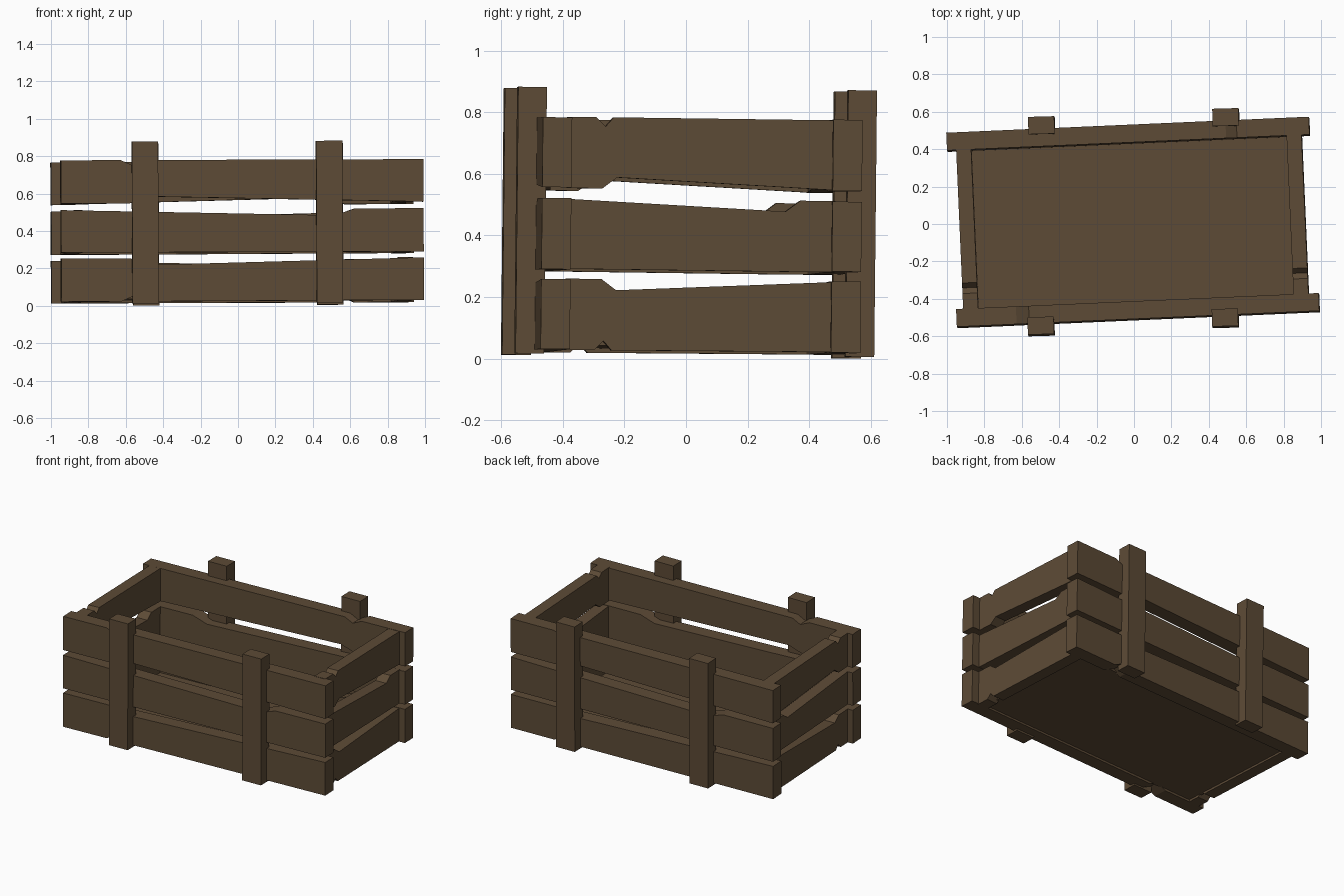
import bpy, bmesh
from math import pi
from mathutils import Matrix

if "Cube" in bpy.data.objects:
    bpy.data.objects.remove(bpy.data.objects["Cube"])

wood = bpy.data.materials.new("dark_wood")
wood.diffuse_color = (0.11, 0.07, 0.037, 1)
wood.use_nodes = True
wood.node_tree.nodes["Principled BSDF"].inputs["Base Color"].default_value = wood.diffuse_color

# Whole crate sits slightly turned and tilted
crate = (Matrix.Rotation(-0.0105, 4, 'X') @ Matrix.Rotation(-0.005, 4, 'Y')
         @ Matrix.Rotation(0.044, 4, 'Z'))


def extrude_profile(name, points, depth, matrix):
    """Extrude an x-z outline through y, centred on y = 0."""
    bm = bmesh.new()
    face = bm.faces.new([bm.verts.new((x, -depth / 2, z)) for x, z in points])
    new = bmesh.ops.extrude_face_region(bm, geom=[face])["geom"]
    verts = [v for v in new if isinstance(v, bmesh.types.BMVert)]
    bmesh.ops.translate(bm, verts=verts, vec=(0, depth, 0))
    bmesh.ops.recalc_face_normals(bm, faces=bm.faces)
    mesh = bpy.data.meshes.new(name)
    bm.to_mesh(mesh)
    bm.free()
    mesh.materials.append(wood)
    obj = bpy.data.objects.new(name, mesh)
    bpy.context.collection.objects.link(obj)
    obj.matrix_world = crate @ matrix
    return obj


def box(name, sx, sz, depth, matrix):
    pts = [(-sx / 2, 0), (sx / 2, 0), (sx / 2, sz), (-sx / 2, sz)]
    return extrude_profile(name, pts, depth, matrix)


def plank(name, length, depth, chip, row, matrix):
    """Worn board: a chipped step on one edge and a nick on the other."""
    h = 0.231
    pts = [(0, 0), (chip - 0.025, 0), (chip + 0.01, 0.03), (chip + 0.04, 0),
           (1, 0.002), (1, h - 0.002), (chip + 0.055, h - 0.036), (chip, h), (0, h)]
    if row == 1:      # middle board is turned end for end, without the nick
        pts = [(1 - u, z) for u, z in pts if not (z == 0.03)]
    if row == 2:      # top board is upside down
        pts = [(u, h - z) for u, z in pts]
    pts = [((u - 0.5) * length, z) for u, z in pts]
    lift = Matrix.Translation((0, 0, (0.02, 0.281, 0.545)[row]))
    return extrude_profile(name, pts, depth, matrix @ lift)


def place(x, y, z, turn=0):
    return Matrix.Translation((x, y, z)) @ Matrix.Rotation(turn, 4, 'Z')


# Long side boards and short end boards
for row, level in enumerate(("lower", "middle", "upper")):
    plank(f"front_{level}_board", 1.94, 0.095, 0.19, row, place(0.003, -0.468, 0))
    plank(f"back_{level}_board", 1.94, 0.095, 0.19, row, place(-0.008, 0.476, 0, pi))
    plank(f"right_{level}_board", 0.87, 0.08, 0.13, row, place(0.879, 0.004, 0, pi / 2))
    plank(f"left_{level}_board", 0.87, 0.08, 0.13, row, place(-0.889, 0.004, 0, pi / 2))

# Upright posts, let into the long sides
for side, y, turn in (("front", -0.53, 0), ("back", 0.54, pi)):
    s = 1 if side == "front" else -1
    for k, x in enumerate((-0.518, 0.468)):
        box(f"{side}_post_{k + 1}", 0.14, 0.865, 0.093,
            place(s * x, y, 0.009, turn - 0.015))

# Thin floor panel
box("floor_panel", 1.72, 0.025, 0.87, place(-0.005, 0.004, 0.035))
